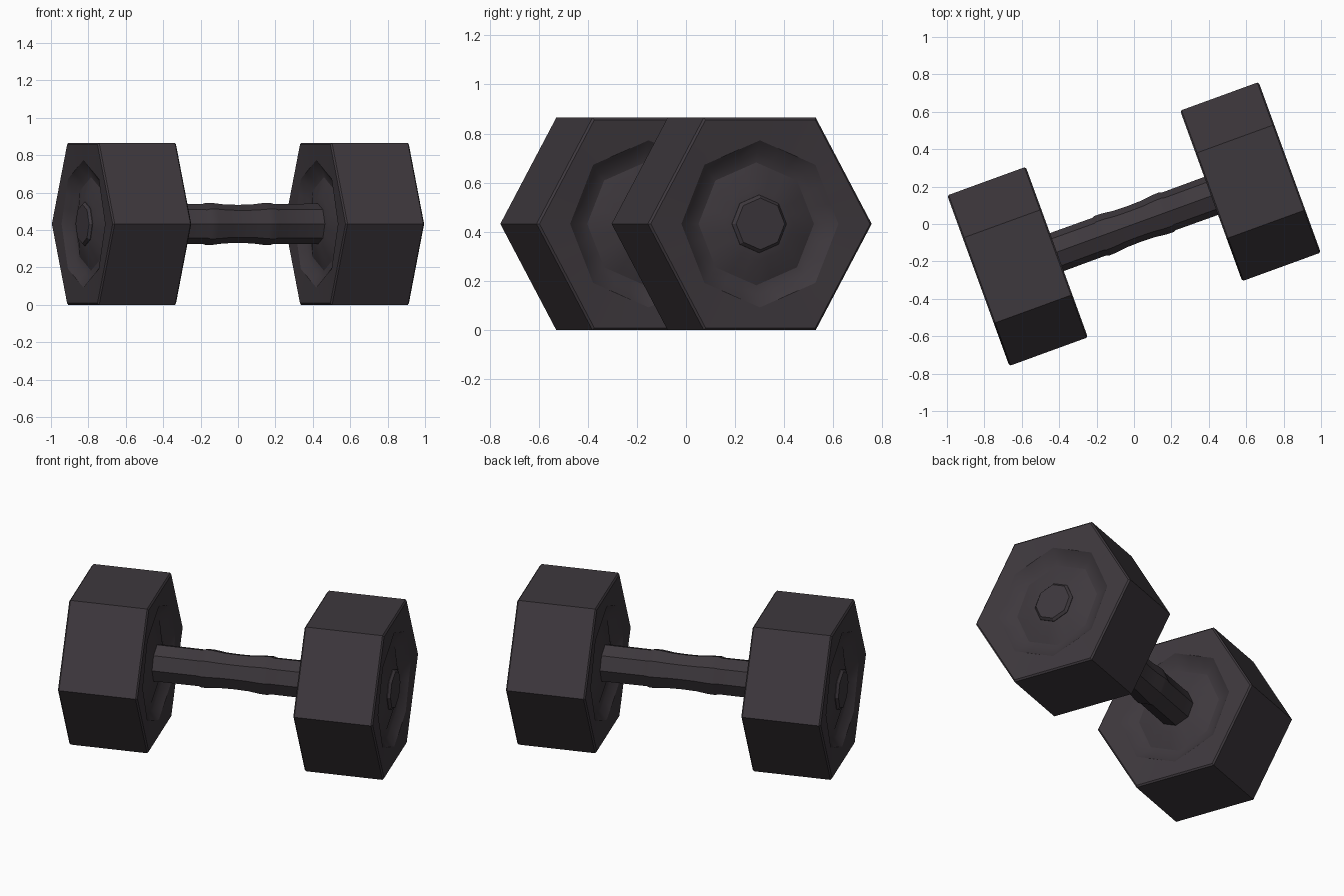
import bpy, bmesh, math

if "Cube" in bpy.data.objects:
    bpy.data.objects.remove(bpy.data.objects["Cube"])

N = 24                      # points per loop, divisible by 6 and 8
TURN = math.radians(20)     # dumbbell lies turned on the floor
ZC = 0.4325                 # height of the bar axis

mat = bpy.data.materials.new("dark_rubber")
mat.diffuse_color = (0.048, 0.04, 0.047, 1)
mat.use_nodes = True
mat.node_tree.nodes["Principled BSDF"].inputs["Base Color"].default_value = mat.diffuse_color


def poly_point(sides, radius, i, phase=0.0):
    """Point i of N around a regular polygon outline."""
    a = 2 * math.pi * i / N
    step = 2 * math.pi / sides
    d = (a - phase) % step - step / 2
    r = radius * math.cos(step / 2) / math.cos(d)
    return r * math.cos(a), r * math.sin(a)


def loft(name, sections):
    """Skin polygon sections (x, sides, radius, z_scale) along the bar axis."""
    bm = bmesh.new()
    loops = []
    for x, sides, radius, zs in sections:
        pts = [poly_point(sides, radius, i) for i in range(N)]
        loops.append([bm.verts.new((x, y, z * zs)) for y, z in pts])
    for a, b in zip(loops, loops[1:]):
        for i in range(N):
            j = (i + 1) % N
            bm.faces.new((a[i], a[j], b[j], b[i]))
    bm.faces.new(loops[0])
    bm.faces.new(loops[-1])
    bmesh.ops.recalc_face_normals(bm, faces=bm.faces)
    me = bpy.data.meshes.new(name)
    bm.to_mesh(me)
    bm.free()
    ob = bpy.data.objects.new(name, me)
    bpy.context.collection.objects.link(ob)
    me.materials.append(mat)
    ob.location.z = ZC
    ob.rotation_euler.z = TURN
    bpy.ops.object.select_all(action='DESELECT')
    ob.select_set(True)
    bpy.context.view_layer.objects.active = ob
    bpy.ops.object.shade_smooth_by_angle(angle=math.radians(30))
    return ob


# hexagonal weights with a dished ring on both faces
R, ZS = 0.485, 0.4325 / (0.485 * math.cos(math.pi / 6))
X0, X1 = 0.439, 0.886
dish = [(0.10, 0.015, 8, 1), (0.15, 0.02, 8, 1), (0.25, 0.05, 8, 1),
        (0.29, 0.042, 8, 1), (0.34, 0.006, 8, 1), (R - 0.01, 0, 6, ZS)]
for name, side in (("right_weight", 1), ("left_weight", -1)):
    inner = [(side * (X0 + d), n, r, zs) for r, d, n, zs in dish]
    edge = [(side * (X0 + 0.008), 6, R, ZS), (side * (X1 - 0.008), 6, R, ZS)]
    outer = [(side * (X1 - d), n, r, zs) for r, d, n, zs in reversed(dish)]
    loft(name, inner + edge + outer)

# contoured handle, running through the weights to form the end hubs
half = [(0.0, 0.102), (0.08, 0.104), (0.145, 0.112), (0.185, 0.113),
        (0.20, 0.107), (0.43, 0.108), (0.872, 0.118), (0.886, 0.105)]
profile = [(-x, r) for x, r in reversed(half[1:])] + half
loft("handle", [(x, 8, r, 1) for x, r in profile])
